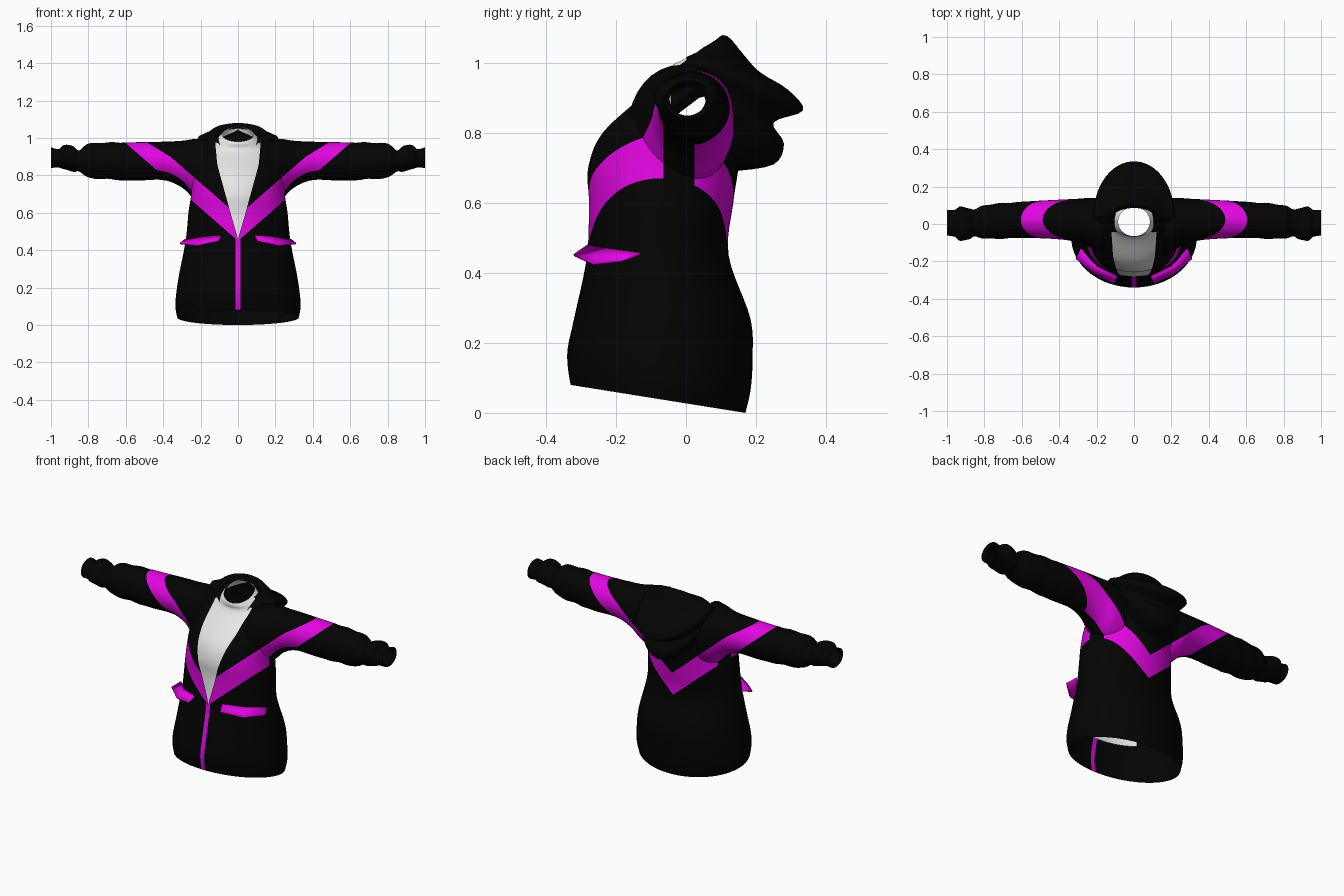
import bpy, bmesh, math

cube = bpy.data.objects.get("Cube")
if cube:
    bpy.data.objects.remove(cube)


def material(name, rgb):
    m = bpy.data.materials.new(name)
    m.use_nodes = True
    m.diffuse_color = (*rgb, 1)
    m.node_tree.nodes["Principled BSDF"].inputs["Base Color"].default_value = (*rgb, 1)
    return m


BLACK = material("black cloth", (0.001, 0.001, 0.001))
PURPLE = material("bright purple", (0.76, 0.002, 0.76))
WHITE = material("white lining", (0.8, 0.8, 0.8))


def smooth_rows(keys, steps):
    """Catmull-Rom interpolation through rows of measurements."""
    out = []
    for i in range(len(keys) - 1):
        a, b, c, d = (keys[max(0, min(len(keys) - 1, i + k))] for k in (-1, 0, 1, 2))
        for s in range(steps):
            t = s / steps
            out.append([q + 0.5 * t * (r - p + t * (2 * p - 5 * q + 4 * r - w + t * (3 * (q - r) + w - p)))
                        for p, q, r, w in zip(a, b, c, d)])
    out.append(list(keys[-1]))
    return out


def loft(bm, rows, closed=False):
    grid = [[bm.verts.new(p) for p in row] for row in rows]
    n = len(rows[0])
    for r0, r1 in zip(grid, grid[1:]):
        for j in range(n if closed else n - 1):
            k = (j + 1) % n
            bm.faces.new((r0[j], r0[k], r1[k], r1[j]))


def cut(bm, point, normal):
    bmesh.ops.bisect_plane(bm, geom=bm.verts[:] + bm.edges[:] + bm.faces[:],
                           plane_co=point, plane_no=normal)


def finish(name, bm, mats, thickness=0):
    bmesh.ops.recalc_face_normals(bm, faces=bm.faces[:])
    for f in bm.faces:
        f.smooth = True
    mesh = bpy.data.meshes.new(name)
    bm.to_mesh(mesh)
    bm.free()
    for m in mats:
        mesh.materials.append(m)
    ob = bpy.data.objects.new(name, mesh)
    bpy.context.collection.objects.link(ob)
    mirror = ob.modifiers.new("mirror", "MIRROR")
    mirror.merge_threshold = 0.0005
    if thickness:
        solid = ob.modifiers.new("thickness", "SOLIDIFY")
        solid.thickness = thickness
        solid.offset = 0


def paint_chevron(bm):
    """Cut the chevron band across the cloth, leaving a black underarm panel."""
    lower, upper, shoulder = (.45, .87), (.585, .87), (.675, .62)
    panel = (-.065, .025)
    for level, slope in (lower, upper, shoulder):
        cut(bm, (0, 0, level), (-slope, 0, 1))
    for y in panel:
        cut(bm, (0, y, 0), (0, 1, 0))
    for f in bm.faces:
        c = f.calc_center_median()
        above = c.z > lower[0] + lower[1] * c.x
        below = all(c.z < level + slope * c.x for level, slope in (upper, shoulder))
        underarm = panel[0] < c.y < panel[1] and c.z < .86
        if above and below and not underarm:
            f.material_index = 1


# Body measurements: height, half width, front y, back y, tilt
BODY = [(.04, .325, -.33, .17, -.16), (.10, .335, -.338, .185, -.12),
        (.17, .33, -.338, .19, -.06), (.27, .315, -.32, .184, 0),
        (.45, .28, -.283, .122, 0), (.60, .265, -.28, .135, 0),
        (.70, .25, -.288, .15, 0), (.80, .245, -.255, .16, 0),
        (.90, .235, -.15, .16, 0), (.96, .20, -.092, .155, .15),
        (1.0, .15, -.072, .145, .3), (1.03, .11, -.062, .12, .45)]
# Front opening: height, half width
OPENING = [(.46, 0), (.58, .035), (.70, .068), (.86, .112), (1.0, .122)]


def opening(z):
    if z <= OPENING[0][0]:
        return 0
    for (z0, x0), (z1, x1) in zip(OPENING, OPENING[1:]):
        if z <= z1:
            return x0 + (x1 - x0) * (z - z0) / (z1 - z0)
    return OPENING[-1][1]


def body_row(key, open_width=0, end=math.pi, count=32):
    z, hw, yf, yb, tilt = key
    start = math.asin(min(.95, open_width / hw))
    row = []
    for j in range(count + 1):
        a = start + (end - start) * j / count
        y = -(yb - yf) / 2 * math.cos(a)
        row.append((hw * math.sin(a), y + (yf + yb) / 2, z + tilt * y))
    return row


# Jacket body with chevron, zipper and armholes
bm = bmesh.new()
loft(bm, [body_row(k, opening(k[0])) for k in smooth_rows(BODY, 6)])
paint_chevron(bm)
zip_x = 0.013
cut(bm, (zip_x, 0, 0), (1, 0, 0))
armhole = []
for f in bm.faces:
    c = f.calc_center_median()
    if c.x < zip_x and c.y < 0 and .07 < c.z < .5:
        f.material_index = 1
    if c.x > .205 and ((c.y - .01) / .085) ** 2 + ((c.z - .88) / .085) ** 2 < 1:
        armhole.append(f)
bmesh.ops.delete(bm, geom=armhole, context="FACES")
finish("jacket_body", bm, [BLACK, PURPLE])

# White lining: a front panel that closes into a ring at the neck
# The last value of each row is the angle it wraps from the front centre
inset = 0.012
lining = [(z, hw - inset, yf + inset + .3 * opening(z), yb - inset, tilt, .8)
          for z, hw, yf, yb, tilt in BODY[3:-3]]
lining += [(.955, .15, -.068, .12, .15, 1.3), (1.0, .105, -.069, .10, .4, 3.0),
           (1.02, .085, -.065, .09, .5, math.pi)]
bm = bmesh.new()
loft(bm, [body_row(k[:5], end=min(math.pi, k[5])) for k in smooth_rows(lining, 5)])
finish("white_lining", bm, [WHITE])

# Sleeves: x, bottom z, top z, front y, back y
SLEEVE = [(.16, .64, .995, -.165, .135), (.23, .67, .995, -.13, .14),
          (.30, .735, .985, -.098, .135), (.40, .775, .98, -.082, .13),
          (.55, .772, .977, -.075, .122), (.70, .78, .975, -.078, .112),
          (.80, .788, .968, -.078, .1), (.85, .822, .935, -.065, .078),
          (.88, .82, .955, -.083, .085), (.93, .832, .962, -.088, .092),
          (.96, .842, .94, -.068, .075), (1.0, .84, .95, -.06, .075),
          (.985, .85, .942, -.047, .056)]
bm = bmesh.new()
rows = []
for x, zb, zt, yf, yb in smooth_rows(SLEEVE, 6):
    row = []
    for j in range(32):
        a = math.tau * j / 32
        fold = 1 + .025 * math.sin(55 * x + 2 * math.sin(a)) * (.62 < x < .94)
        row.append((min(x, 1), (yf + yb) / 2 + fold * (yb - yf) / 2 * math.cos(a),
                    (zb + zt) / 2 + fold * (zt - zb) / 2 * math.sin(a)))
    rows.append(row)
loft(bm, rows, closed=True)
paint_chevron(bm)
finish("sleeves", bm, [BLACK, PURPLE])

# Hood folded on the back: half width, back y, side z, back z
HOOD = [(.10, .085, 1.01, 1.05), (.115, .10, 1.04, 1.078), (.135, .125, 1.045, 1.072),
        (.155, .16, 1.035, 1.03), (.18, .21, 1.025, .975), (.21, .29, 1.01, .925),
        (.215, .335, .99, .865), (.20, .25, .97, .83), (.20, .28, .945, .77),
        (.18, .25, .925, .71), (.16, .13, .91, .69)]
bm = bmesh.new()
rows = []
for hw, yb, zs, zb in smooth_rows(HOOD, 4):
    row = []
    for j in range(25):
        a = math.radians(62 + 118 * j / 24)
        back = -math.cos(a)
        if back > 0:
            y, z = .05 + (yb - .05) * back, zs + (zb - zs) * back
        else:
            y, z = .05 + .2 * back, zs + .15 * back
        row.append((hw * math.sin(a), y, z))
    rows.append(row)
loft(bm, rows)
finish("hood", bm, [BLACK])

# Pocket flaps standing off the front
bm = bmesh.new()
loft(bm, [[(.09, -.28, .478), (.20, -.225, .468), (.285, -.13, .455)],
          [(.105, -.32, .45), (.22, -.265, .425), (.31, -.185, .435)]])
finish("pocket_flaps", bm, [PURPLE], thickness=0.008)
